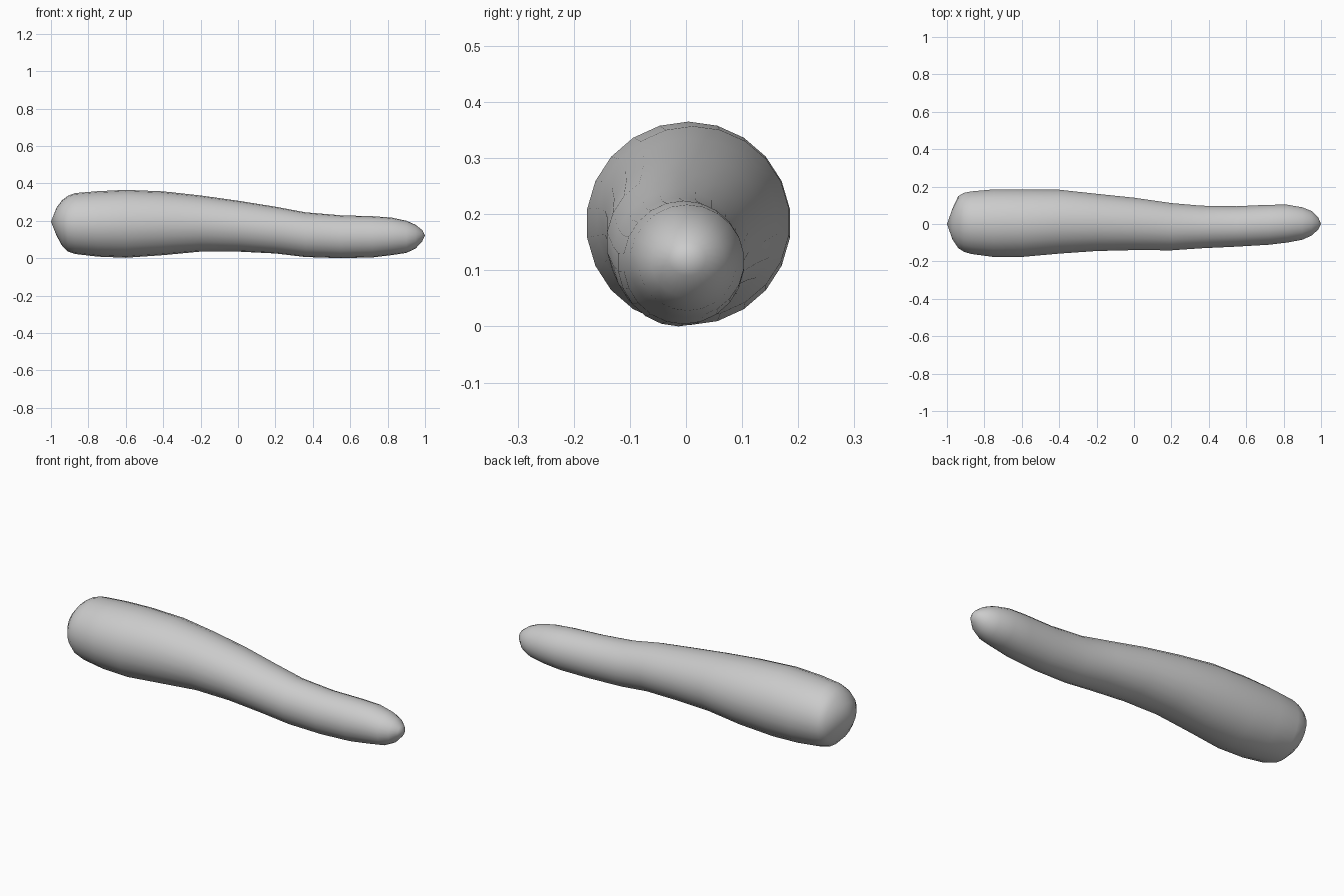
import bpy, bmesh, math

# Cross-sections along the root: x, y min, y max, z min, z max
RINGS = [
    (-0.97, -0.085, 0.085, 0.12, 0.27),
    (-0.94, -0.13, 0.15, 0.065, 0.31),
    (-0.91, -0.15, 0.168, 0.035, 0.333),
    (-0.87, -0.162, 0.176, 0.022, 0.348),
    (-0.75, -0.178, 0.187, 0.008, 0.358),
    (-0.60, -0.178, 0.187, 0.002, 0.365),
    (-0.40, -0.16, 0.185, 0.016, 0.357),
    (-0.20, -0.146, 0.163, 0.035, 0.335),
    (0.00, -0.141, 0.142, 0.035, 0.307),
    (0.20, -0.142, 0.113, 0.025, 0.275),
    (0.36, -0.131, 0.099, 0.006, 0.245),
    (0.55, -0.122, 0.096, 0.0, 0.229),
    (0.72, -0.112, 0.104, 0.004, 0.224),
    (0.82, -0.10, 0.104, 0.016, 0.217),
    (0.90, -0.085, 0.09, 0.028, 0.20),
    (0.95, -0.062, 0.07, 0.052, 0.178),
    (0.985, -0.03, 0.036, 0.09, 0.15),
]
SIDES = 22

bm = bmesh.new()
loops = []
for x, y0, y1, z0, z1 in RINGS:
    loop = []
    for i in range(SIDES):
        a = 2 * math.pi * i / SIDES
        loop.append(bm.verts.new((x,
                                  (y0 + y1) / 2 + (y1 - y0) / 2 * math.sin(a),
                                  (z0 + z1) / 2 - (z1 - z0) / 2 * math.cos(a))))
    loops.append(loop)

# Skin between sections, closed by a point at each end
crown = bm.verts.new((-1, 0, 0.195))
tip = bm.verts.new((1, 0, 0.122))
for i in range(SIDES):
    j = (i + 1) % SIDES
    for a, b in zip(loops, loops[1:]):
        bm.faces.new((a[i], a[j], b[j], b[i]))
    bm.faces.new((crown, loops[0][j], loops[0][i]))
    bm.faces.new((tip, loops[-1][i], loops[-1][j]))
bmesh.ops.recalc_face_normals(bm, faces=bm.faces)
for f in bm.faces:
    f.smooth = True

mesh = bpy.data.meshes.new("carrot_root")
bm.to_mesh(mesh)
bm.free()
root = bpy.data.objects.new("carrot_root", mesh)
bpy.context.collection.objects.link(root)
